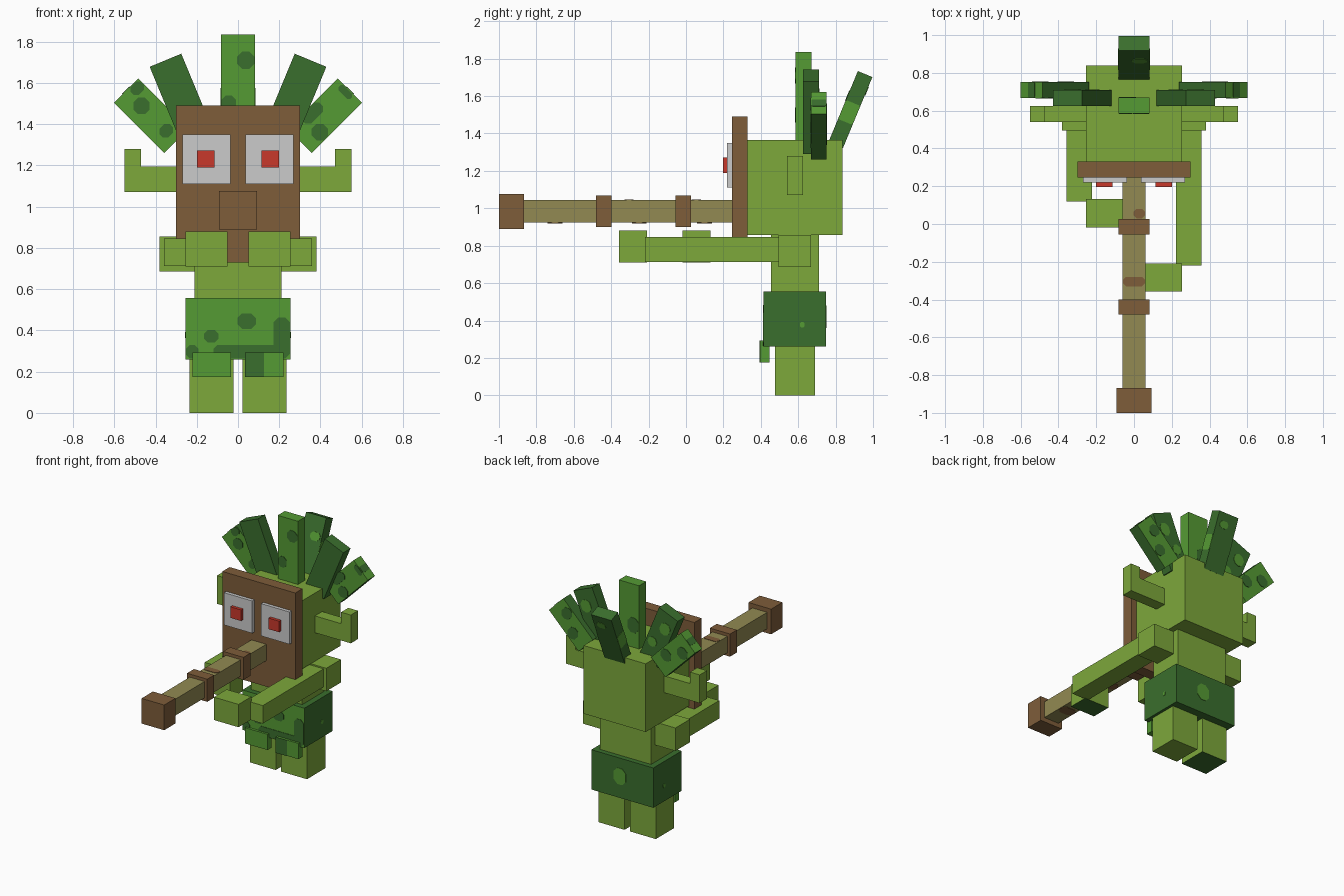
import bpy, bmesh, math
from mathutils import Matrix, Vector

if "Cube" in bpy.data.objects:
    bpy.data.objects.remove(bpy.data.objects["Cube"])


def material(name, rgb):
    m = bpy.data.materials.new(name)
    lin = [((c / 255 + 0.055) / 1.055) ** 2.4 for c in rgb]
    m.diffuse_color = (*lin, 1)
    m.use_nodes = True
    m.node_tree.nodes["Principled BSDF"].inputs["Base Color"].default_value = m.diffuse_color
    return m


LIGHT = material("light_green", (125, 168, 59))
MID = material("mid_green", (85, 155, 52))
DARK = material("dark_green", (58, 110, 45))
BROWN = material("brown", (126, 93, 58))
KHAKI = material("khaki", (146, 138, 82))
WHITE = material("pale_grey", (203, 203, 203))
RED = material("red", (200, 56, 43))
I = Matrix.Identity(4)


def finish(name, bm, mats, M, rule=None):
    bmesh.ops.recalc_face_normals(bm, faces=bm.faces)
    bm.normal_update()
    if rule:
        for f in bm.faces:
            f.material_index = 1 if rule(f.normal) else 0
    me = bpy.data.meshes.new(name)
    bm.to_mesh(me)
    bm.free()
    for m in mats:
        me.materials.append(m)
    ob = bpy.data.objects.new(name, me)
    ob.matrix_world = M
    bpy.context.collection.objects.link(ob)
    return ob


def box(name, x, y, z, mat, M=I, second=None, rule=None):
    """Box from ranges; faces matching rule(normal) take the second colour."""
    bm = bmesh.new()
    bmesh.ops.create_cube(bm, size=1)
    r = [sorted(a) for a in (x, y, z)]
    for v in bm.verts:
        v.co = Vector([(a + b) / 2 + c * (b - a) for (a, b), c in zip(r, v.co)])
    return finish(name, bm, [mat, second] if second else [mat], M, rule)


def spot(name, centre, axis, w, h, mat, M=I, cut=0.3):
    """Thin plate with clipped corners lying on a face across the given axis."""
    t = 0.003
    a, b = w / 2, h / 2
    k = cut * min(w, h)
    pts = [(a, b - k), (a - k, b), (k - a, b), (-a, b - k),
           (-a, k - b), (k - a, -b), (a - k, -b), (a, k - b)]
    axes = [i for i in range(3) if i != axis]
    bm = bmesh.new()
    rings = []
    for d in (-t, t):
        ring = []
        for u, v in pts:
            c = Vector(centre)
            c[axes[0]] += u
            c[axes[1]] += v
            c[axis] += d
            ring.append(bm.verts.new(c))
        rings.append(ring)
        bm.faces.new(ring)
    for i in range(8):
        j = (i + 1) % 8
        bm.faces.new((rings[0][i], rings[0][j], rings[1][j], rings[1][i]))
    return finish(name, bm, [mat], M)


# Head, mask and body
box("head", (-.255, .255), (.33, .838), (.858, 1.365), LIGHT)
box("mask", (-.3, .3), (.245, .33), (.73, 1.49), BROWN)
box("torso", (-.21, .21), (.455, .71), (.5, .858), LIGHT)

# Long pipe with rings and mouth end
box("pipe", (-.061, .061), (-.88, .245), (.923, 1.045), KHAKI)
box("pipe_end", (-.093, .093), (-1, -.867), (.89, 1.077), BROWN)
for y in (-.48, -.055):
    box("pipe_ring", (-.083, .083), (y, y + .081), (.9, 1.068), BROWN)
spot("pipe_stain", (.028, .055, 1.045), 2, .06, .05, BROWN)
spot("pipe_stain", (0, -.305, 1.045), 2, .116, .05, BROWN)
for y in (-.7, -.25, .1):
    spot("pipe_stain", (0, y, .923), 2, .116, .08, BROWN)

# Paired parts
for s in (-1, 1):
    def pair(name, x, y, z, mat, **kw):
        return box(name, (s * x[0], s * x[1]), y, z, mat, **kw)

    pair("eye", (.037, .27), (.22, .245), (1.11, 1.35), WHITE)
    pair("pupil", (.113, .2), (.197, .22), (1.19, 1.272), RED)
    pair("ear", (.25, .55), (.54, .625), (1.07, 1.195), LIGHT)
    pair("ear_tip", (.47, .55), (.54, .625), (1.195, 1.28), LIGHT)
    pair("shoulder", (.2, .38), (.495, .667), (.685, .856), LIGHT)
    reach = -.22 if s > 0 else .12
    pair("arm", (.222, .358), (reach, .52), (.712, .846), LIGHT)
    hand = -.358 if s > 0 else -.018
    pair("hand", (.052, .255), (hand, hand + .15), (.71, .88), LIGHT,
         second=DARK, rule=lambda n: s > 0 and n.z < -.5)
    pair("leg", (.022, .235), (.475, .69), (0, .28), LIGHT,
         second=DARK, rule=lambda n: s < 0 and n.z < -.5)
    pair("cloth_flap", (.035, .22), (.396, .446), (.175, .292), MID)

# Loincloth: mid green front, dark elsewhere, with blotches
box("loincloth", (-.255, .255), (.415, .748), (.26, .556), DARK,
    second=MID, rule=lambda n: n.y < -.5)
box("flap_dark_half", (.035, .127), (.392, .397), (.175, .292), DARK)
for x, z, w, h in ((-.13, .372, .07, .06), (.042, .445, .09, .075),
                   (.212, .363, .08, .2), (-.222, .296, .06, .066),
                   (.06, .296, .36, .066)):
    spot("cloth_blotch", (x, .415, z), 1, w, h, DARK)
spot("cloth_blotch", (.02, .748, .42), 1, .1, .12, MID)
for s in (-1, 1):
    spot("cloth_blotch", (s * .255, .622, .377), 0, .025, .03, MID)


def leaf(name, base, turn, length, mat, **kw):
    M = Matrix.Translation(base) @ turn
    box(name, (-.083, .083), (-.042, .042), (0, length), mat, M, **kw)
    return M


# Upright centre leaf
M = leaf("centre_leaf", (0, .628, 1.36), I, .475, MID)
spot("leaf_blotch", (.037, -.042, .35), 1, .085, .085, DARK, M)
spot("leaf_blotch", (-.045, -.042, .14), 1, .07, .08, DARK, M)
spot("leaf_blotch", (-.035, .042, .17), 1, .09, .11, DARK, M)

# Leaf leaning backwards
M = leaf("back_leaf", (0, .8, 1.337), Matrix.Rotation(math.radians(-22.5), 4, 'X'),
         .412, DARK)
for s in (-1, 1):
    spot("leaf_blotch", (s * .083, 0, .19), 0, .083, .11, MID, M, 0.1)
spot("leaf_blotch", (.03, -.042, .27), 1, .08, .06, MID, M)
spot("leaf_blotch", (.02, .042, .33), 1, .07, .05, MID, M)

# Leaves fanned to each side
for s in (-1, 1):
    M = leaf("inner_leaf", (s * .191, .668, 1.322),
             Matrix.Rotation(s * math.radians(22.5), 4, 'Y'), .42, DARK)
    spot("leaf_blotch", (s * .02, .042, .3), 1, .08, .09, MID, M)
    spot("leaf_blotch", (-s * .03, .042, .15), 1, .07, .07, MID, M)

    M = leaf("outer_leaf", (s * .298, .71, 1.319),
             Matrix.Rotation(s * math.radians(45), 4, 'Y'), .345, MID,
             second=DARK, rule=lambda n: abs(n.x) > .5)
    if s < 0:
        marks = ((0, .24, .08, .08), (.045, .315, .07, .055), (.0, .07, .07, .06))
    else:
        marks = ((.04, .1, .08, .08), (-.05, .14, .06, .12), (-.01, .325, .08, .035))
    for x, z, w, h in marks:
        spot("leaf_blotch", (x, -.042, z), 1, w, h, DARK, M)
    for x, z in ((.03, .12), (-.03, .25)):
        spot("leaf_blotch", (x, .042, z), 1, .09, .08, DARK, M)
    spot("leaf_blotch", (0, 0, .345), 2, .05, .078, DARK, M, 0.1)
